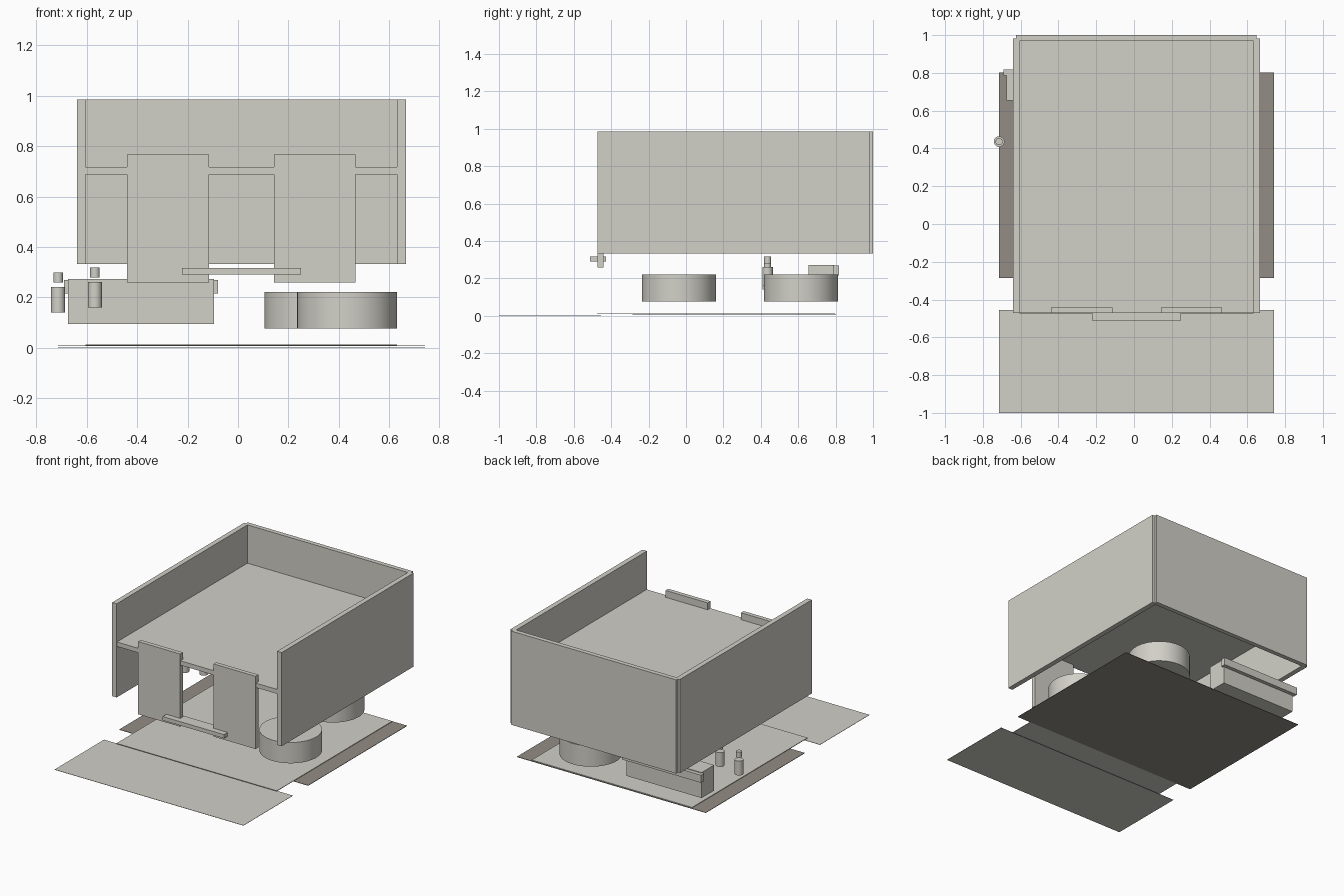
import bpy
import bmesh

if "Cube" in bpy.data.objects:
    bpy.data.objects.remove(bpy.data.objects["Cube"])


def material(name, rgb):
    m = bpy.data.materials.new(name)
    m.diffuse_color = (*rgb, 1.0)
    m.use_nodes = True
    m.node_tree.nodes["Principled BSDF"].inputs["Base Color"].default_value = m.diffuse_color
    return m


LIGHT = material("warm light grey", (0.64, 0.63, 0.575))
DARK = material("dark taupe", (0.29, 0.265, 0.23))


def finish(name, bm, mat):
    me = bpy.data.meshes.new(name)
    bm.to_mesh(me)
    bm.free()
    me.materials.append(mat)
    ob = bpy.data.objects.new(name, me)
    bpy.context.collection.objects.link(ob)
    return ob


def box(name, x, y, z, mat=LIGHT):
    """Box from (min, max) ranges on each axis."""
    bm = bmesh.new()
    bmesh.ops.create_cube(bm, size=1.0)
    for v in bm.verts:
        for i, (lo, hi) in enumerate((x, y, z)):
            v.co[i] = lo if v.co[i] < 0 else hi
    return finish(name, bm, mat)


def cylinder(name, cx, cy, r, z0, z1, sides=48):
    bm = bmesh.new()
    bmesh.ops.create_cone(bm, cap_ends=True, segments=sides,
                          radius1=r, radius2=r, depth=z1 - z0)
    bmesh.ops.translate(bm, verts=bm.verts, vec=(cx, cy, (z0 + z1) / 2))
    for f in bm.faces:
        f.smooth = len(f.verts) == 4
    for e in bm.edges:
        e.smooth = all(f.smooth for f in e.link_faces)
    return finish(name, bm, LIGHT)


# Cabinet shell, open at front, top and bottom
box("left_wall", (-0.64, -0.605), (-0.472, 0.982), (0.332, 0.985))
box("right_wall", (0.632, 0.667), (-0.472, 0.982), (0.332, 0.985))
box("back_wall", (-0.625, 0.648), (0.968, 1.0), (0.332, 0.985))
box("shelf", (-0.61, 0.637), (-0.47, 0.972), (0.687, 0.718))

# Front panels and the bar across them
for side, x in (("left", (-0.44, -0.115)), ("right", (0.142, 0.467))):
    box(side + "_front_panel", x, (-0.472, -0.442), (0.259, 0.766))
box("cross_bar", (-0.222, 0.25), (-0.512, -0.428), (0.29, 0.317))

# Two round drums under the shelf
cylinder("front_drum", 0.433, -0.038, 0.198, 0.077, 0.222, 64)
cylinder("back_drum", 0.303, 0.615, 0.198, 0.077, 0.222, 64)

# Drawer box with its rear lip
box("drawer_box", (-0.675, -0.095), (0.655, 0.792), (0.095, 0.273))
box("drawer_lip", (-0.69, -0.08), (0.785, 0.818), (0.215, 0.268))

# Small capped bottles
for i, (x, z) in enumerate(((-0.714, 0.14), (-0.568, 0.16))):
    cylinder(f"bottle_{i + 1}", x, 0.436, 0.028, z, z + 0.1, 32)
    cylinder(f"bottle_cap_{i + 1}", x, 0.436, 0.019, z + 0.118, z + 0.158, 32)

# Thin floor sheets
box("front_mat", (-0.715, 0.742), (-1.0, -0.455), (0.0, 0.002))
box("dark_base_sheet", (-0.715, 0.742), (-0.287, 0.803), (0.006, 0.009), DARK)
box("inner_floor_sheet", (-0.605, 0.632), (-0.475, 0.797), (0.0095, 0.0135))
